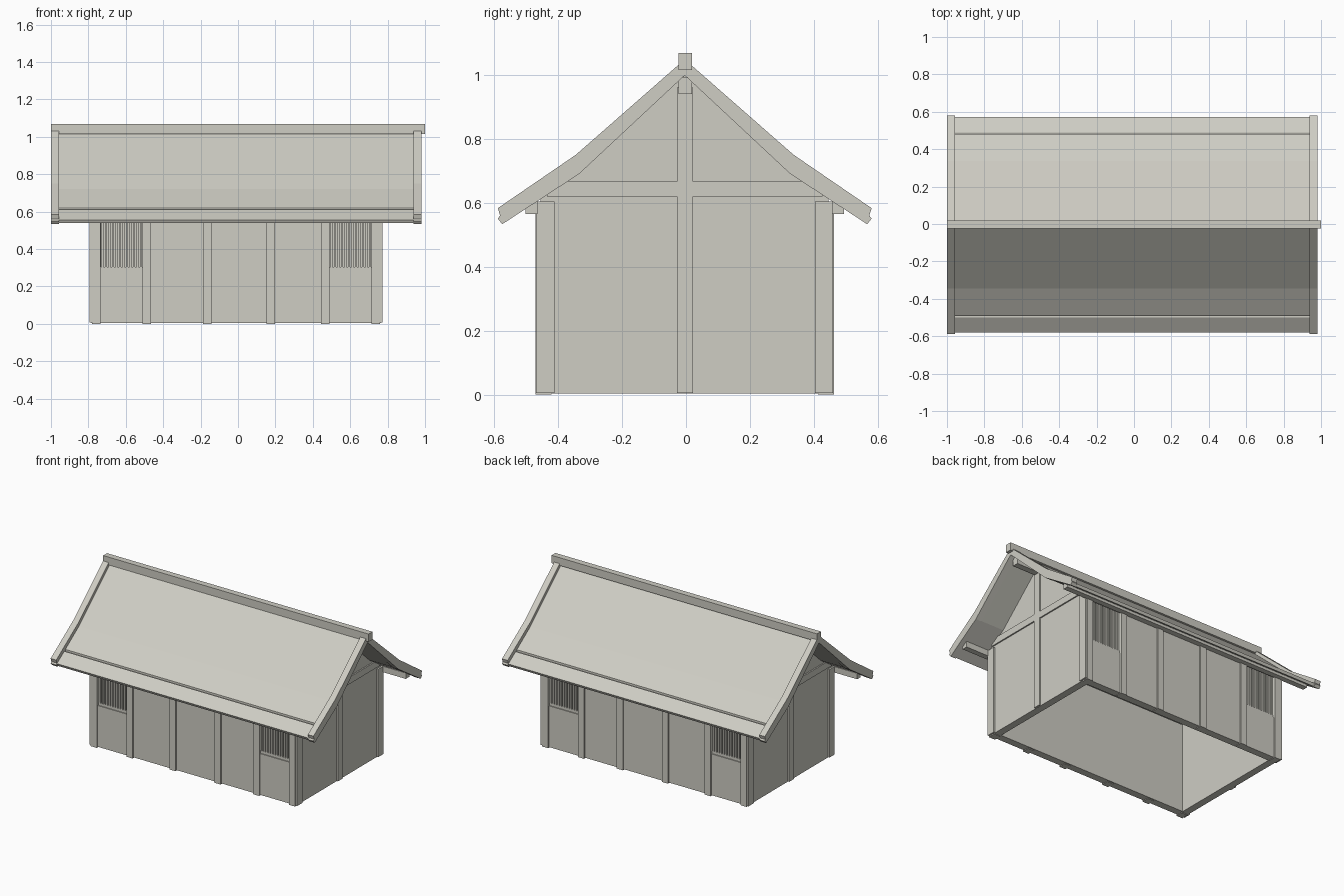
import bpy

cube = bpy.data.objects.get("Cube")
if cube:
    bpy.data.objects.remove(cube, do_unlink=True)

GREY = (0.62, 0.61, 0.55, 1)
mat = bpy.data.materials.new("warm grey")
mat.use_nodes = True
mat.diffuse_color = GREY
bsdf = next(n for n in mat.node_tree.nodes if n.type == "BSDF_PRINCIPLED")
bsdf.inputs["Base Color"].default_value = GREY

CX, CY = -0.01, -0.004   # centre of the house
HX, HY = 0.783, 0.467    # half size of the walls
WALL = 0.06


def prism(name, outline, x0, x1):
    """Extrude a (y, z) outline along x."""
    n = len(outline)
    verts = [(x + CX, y + CY, z) for x in (x0, x1) for y, z in outline]
    faces = [tuple(range(n)), tuple(reversed(range(n, 2 * n)))]
    faces += [(i, n + i, n + (i + 1) % n, (i + 1) % n) for i in range(n)]
    mesh = bpy.data.meshes.new(name)
    mesh.from_pydata(verts, [], faces)
    import bmesh
    bm = bmesh.new()
    bm.from_mesh(mesh)
    bmesh.ops.recalc_face_normals(bm, faces=bm.faces)
    bm.to_mesh(mesh)
    bm.free()
    mesh.materials.append(mat)
    obj = bpy.data.objects.new(name, mesh)
    bpy.context.scene.collection.objects.link(obj)
    return obj


def box(name, x0, x1, y0, y1, z0, z1):
    return prism(name, [(y0, z0), (y1, z0), (y1, z1), (y0, z1)], x0, x1)


def both_slopes(half):
    """Mirror a half outline that starts and ends on the ridge line."""
    return half + [(-y, z) for y, z in reversed(half)]


# Roof sheet with a groove above each eave board
sheet_top = [(0.003, 1.02), (0.34, 0.72), (0.485, 0.618), (0.486, 0.602),
             (0.496, 0.597), (0.497, 0.61), (0.577, 0.556)]
under = [(0.568, 0.538), (0.33, 0.693), (0.003, 0.995)]
right_half = sheet_top + under
for side in (-1, 1):
    prism("roof_sheet", [(side * y, z) for y, z in right_half], -0.96, 0.96)

# Raised boards along the gable edges of the roof
barge = [(0, 1.048), (0.34, 0.75), (0.584, 0.583), (0.577, 0.56), (0.584, 0.55),
         (0.57, 0.533), (0.33, 0.69), (0, 0.998)]
for side in (-1, 1):
    outline = [(side * y, z) for y, z in barge]
    prism("left_barge_board", outline, 0.948, 0.99)
    prism("right_barge_board", outline, -0.99, -0.948)

# Ridge cap and purlins
box("ridge_cap", -0.99, 1.01, -0.019, 0.023, 1.015, 1.068)
box("ridge_purlin", -0.955, 0.955, -0.019, 0.023, 0.94, 0.992)
for side in (-1, 1):
    y0, y1 = sorted((side * 0.46, side * 0.498))
    box("eave_purlin", -0.955, 0.955, y0, y1, 0.565, 0.605)

# Gable walls with posts and tie beam
gable = both_slopes([(0.45, 0.004), (0.45, 0.615), (0.33, 0.694), (0, 1.0)])
gable = [p for i, p in enumerate(gable) if i != 4]
for side in (-1, 1):
    def span(inner, outer):
        return sorted((side * inner, side * outer))
    prism("gable_wall", gable, *span(HX - WALL, HX - 0.011))
    frame = span(HX - 0.03, HX)
    box("gable_centre_post", *frame, -0.024, 0.026, 0.006, 0.96)
    prism("gable_tie_beam", [(-0.43, 0.62), (0.43, 0.62), (0.43, 0.628),
                             (0.372, 0.666), (-0.372, 0.666), (-0.43, 0.628)],
          *span(HX - 0.03, HX - 0.002))
    for s in (-1, 1):
        y0, y1 = sorted((s * 0.407, s * (HY - 0.003)))
        box("gable_corner_post", *frame, y0, y1, 0.006, 0.604)

# Long walls: posts, sliding panels and slatted windows
POSTS = [-0.747, -0.455, -0.155, 0.185, 0.485, 0.747]
WIN_IN, WIN_OUT = 0.5, 0.724
SLATS = 12
for side, label in ((-1, "front"), (1, "back")):
    def wall_box(part, x0, x1, inner, outer, z0, z1):
        y0, y1 = sorted((side * inner, side * outer))
        return box(label + "_" + part, x0, x1, y0, y1, z0, z1)

    inside = HY - WALL
    wall_box("wall_core", -HX + 0.02, HX - 0.02, inside, HY - 0.042, 0.004, 0.615)
    wall_box("sill", -HX + 0.02, HX - 0.02, inside, HY - 0.012, 0.004, 0.015)
    wall_box("shutter_panels", -WIN_IN, WIN_IN, inside + 0.01, HY - 0.01, 0.004, 0.6)
    wall_box("lintel", -HX + 0.02, HX - 0.02, inside, HY - 0.006, 0.57, 0.602)
    for k, x in enumerate(POSTS):
        half = 0.023
        if k in (1, 4):   # posts beside the windows
            x = (WIN_IN - half) * (-1 if k == 1 else 1)
        wall_box("post", x - half, x + half, inside + 0.01, HY, 0, 0.6)
    for s in (-1, 1):
        x0, x1 = sorted((s * WIN_IN, s * WIN_OUT))
        wall_box("window_lower_panel", x0, x1, inside + 0.01, HY - 0.01, 0.004, 0.285)
        wall_box("window_rail", x0, x1, inside + 0.01, HY - 0.016, 0.28, 0.303)
        step = (x1 - x0) / SLATS
        for i in range(SLATS):
            c = x0 + (i + 0.5) * step
            wall_box("window_slat", c - 0.0055, c + 0.0055,
                     HY - 0.034, HY - 0.016, 0.3, 0.58)
